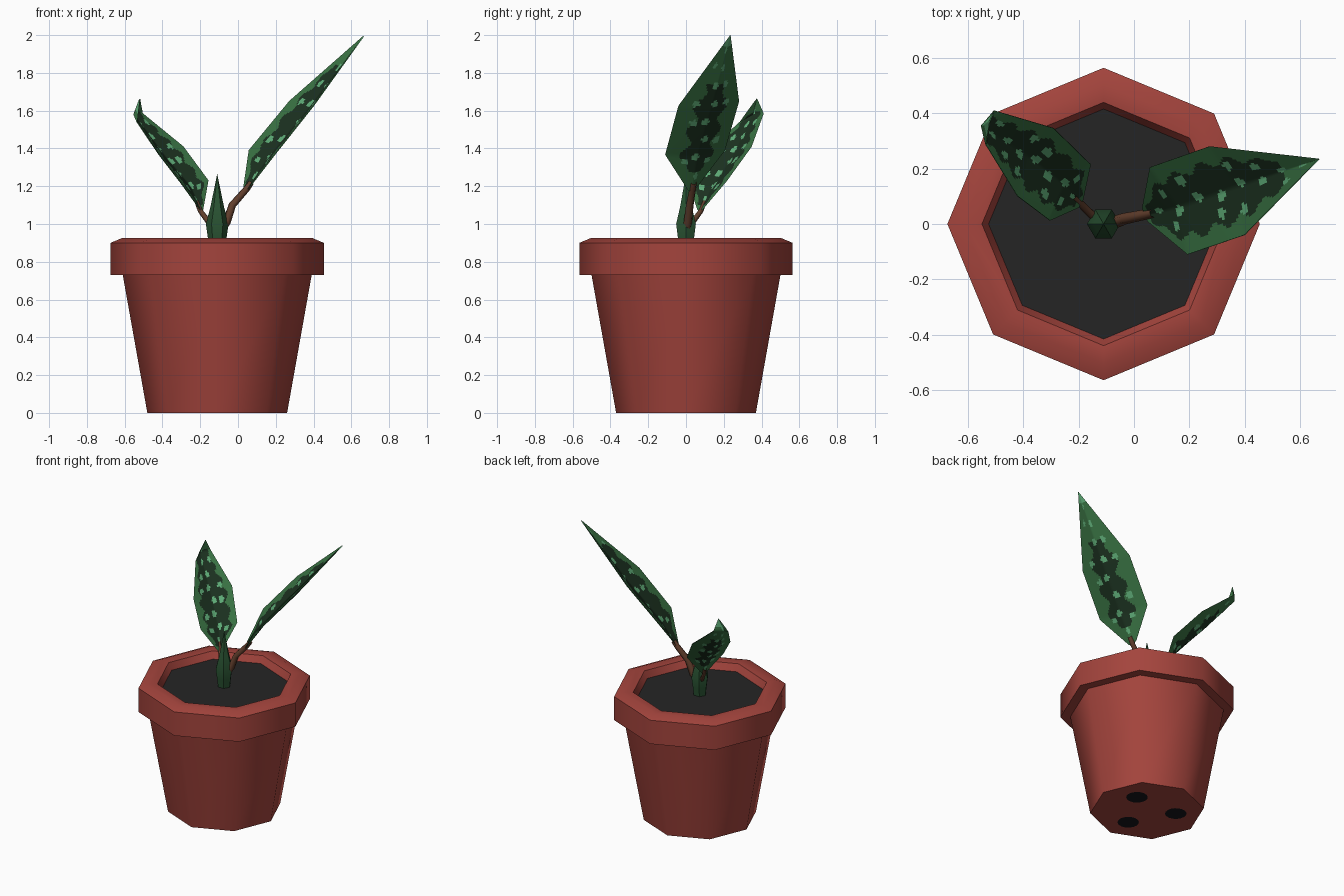
import bpy, bmesh, math
from mathutils import Vector

if "Cube" in bpy.data.objects:
    bpy.data.objects.remove(bpy.data.objects["Cube"])

CX = -0.11  # pot axis


def mat(name, r, g, b):
    m = bpy.data.materials.new(name)
    m.diffuse_color = (r, g, b, 1)
    m.use_nodes = True
    m.node_tree.nodes["Principled BSDF"].inputs["Base Color"].default_value = m.diffuse_color
    return m


TERRACOTTA = mat("terracotta", 0.37, 0.058, 0.046)
SOIL = mat("dark_soil", 0.018, 0.018, 0.018)
HOLE = mat("hole_black", 0.008, 0.008, 0.010)
BROWN = mat("stalk_brown", 0.12, 0.048, 0.025)
SHOOT = mat("shoot_green", 0.022, 0.085, 0.032)
MID = mat("leaf_green", 0.040, 0.165, 0.055)
DARK = mat("leaf_dark_green", 0.011, 0.030, 0.014)
LIGHT = mat("leaf_pale_green", 0.11, 0.40, 0.18)


def finish(name, bm, mats, angle=50):
    me = bpy.data.meshes.new(name)
    bm.to_mesh(me)
    bm.free()
    ob = bpy.data.objects.new(name, me)
    bpy.context.collection.objects.link(ob)
    for m in mats:
        me.materials.append(m)
    bpy.ops.object.select_all(action='DESELECT')
    ob.select_set(True)
    bpy.context.view_layer.objects.active = ob
    bpy.ops.object.shade_smooth_by_angle(angle=math.radians(angle))
    return ob


def lathe(name, profile, sides, m):
    """Turn an (r, z) profile round the pot axis."""
    bm = bmesh.new()
    vs = [bm.verts.new((r, 0, z)) for r, z in profile]
    es = [bm.edges.new(p) for p in zip(vs, vs[1:])]
    bmesh.ops.spin(bm, geom=vs + es, cent=(0, 0, 0), axis=(0, 0, 1),
                   angle=2 * math.pi, steps=sides, use_merge=False)
    bmesh.ops.remove_doubles(bm, verts=bm.verts, dist=1e-4)
    bmesh.ops.recalc_face_normals(bm, faces=bm.faces)
    bmesh.ops.translate(bm, verts=bm.verts, vec=(CX, 0, 0))
    return finish(name, bm, [m])


def disc(name, x, y, z, r, sides, m, down=False):
    bm = bmesh.new()
    bmesh.ops.create_circle(bm, cap_ends=True, radius=r, segments=sides)
    if down:
        bmesh.ops.reverse_faces(bm, faces=bm.faces)
    ob = finish(name, bm, [m])
    ob.location = (x, y, z)
    return ob


def stalk(name, pts, r):
    cu = bpy.data.curves.new(name, 'CURVE')
    cu.dimensions = '3D'
    cu.bevel_depth = r
    cu.bevel_resolution = 1
    sp = cu.splines.new('POLY')
    sp.points.add(len(pts) - 1)
    for i, (p, co) in enumerate(zip(sp.points, pts)):
        p.co = (*co, 1)
        p.radius = 1 - 0.35 * i / (len(pts) - 1)
    ob = bpy.data.objects.new(name, cu)
    bpy.context.collection.objects.link(ob)
    cu.materials.append(BROWN)
    bpy.ops.object.select_all(action='DESELECT')
    ob.select_set(True)
    bpy.context.view_layer.objects.active = ob
    bpy.ops.object.convert(target='MESH')


def pattern(u, v, length, under, spots, dark_end):
    """Leaf colour: 0 mid green, 1 dark centre, 2 pale spots."""
    for su, sv in spots:
        if ((u - su) * length / 0.022) ** 2 + ((v - sv) / 0.12) ** 2 < 1:
            return 2
    a = abs(v)
    if under:
        w = 0.45 + 0.12 * math.sin(u * 38)
        if 0.12 < u < 0.68 and a < w:
            return 1
        return 2 if u > 0.93 else 0
    w = 0.66 + 0.09 * math.sin(u * 45 + (1 if v > 0 else 0))
    return 1 if 0.03 < u < dark_end and a < w else 0


def leaf(name, rows, dark_end):
    """Folded leaf; each row is (edge, midrib, edge). Upper and lower sheet."""
    rows = [[Vector(p) for p in r] for r in rows]
    cum = [0]
    for a, b in zip(rows, rows[1:]):
        cum.append(cum[-1] + (b[1] - a[1]).length)
    length, half = cum[-1], 16
    n_spots = 8
    spots = [((i + 0.8) / (n_spots + 0.6), 0.08 * (-1) ** i) for i in range(n_spots)]
    spots += [((i + 1.4) / 8, s * (0.42 + 0.1 * (i % 2))) for i in range(6) for s in (-1, 1) if (i + s) % 3]
    for under in (False, True):
        bm = bmesh.new()
        grid, us = [], []
        for k in range(len(rows) - 1):
            steps = max(4, int((cum[k + 1] - cum[k]) / 0.015))
            last = k == len(rows) - 2
            for s in range(steps + (1 if last else 0)):
                t = s / steps
                e0, m, e1 = [rows[k][j].lerp(rows[k + 1][j], t) for j in range(3)]
                line = [e0.lerp(m, j / half) for j in range(half)]
                line += [m.lerp(e1, j / half) for j in range(half + 1)]
                grid.append([bm.verts.new(p) for p in line])
                us.append((cum[k] + t * (cum[k + 1] - cum[k])) / length)
        for i in range(len(grid) - 1):
            for j in range(2 * half):
                f = bm.faces.new((grid[i][j], grid[i][j + 1], grid[i + 1][j + 1], grid[i + 1][j]))
                f.material_index = pattern((us[i] + us[i + 1]) / 2, (j + 0.5) / half - 1,
                                           length, under, spots, dark_end)
        bmesh.ops.remove_doubles(bm, verts=bm.verts, dist=1e-5)
        bm.normal_update()
        up = sum((f.normal * f.calc_area() for f in bm.faces), Vector()).z > 0
        if up == under:
            bmesh.ops.reverse_faces(bm, faces=bm.faces)
            bm.normal_update()
        for vert, nrm in [(w, w.normal.copy()) for w in bm.verts]:
            vert.co += nrm * 0.002
        finish(name + ("_underside" if under else "_upper"), bm, [MID, DARK, LIGHT], 60)


# Octagonal pot with a thick rounded rim
lathe("pot", [(0, 0), (0.37, 0), (0.50, 0.73), (0.565, 0.73), (0.565, 0.90),
              (0.505, 0.925), (0.44, 0.92), (0.41, 0.86)], 8, TERRACOTTA)
disc("soil", CX, 0, 0.872, 0.416, 8, SOIL)
bpy.data.objects["soil"].rotation_euler.z = 0

# Three drain holes under the pot
for i, deg in enumerate((30, 150, 270)):
    a = math.radians(deg)
    disc(f"drain_hole_{i + 1}", CX + 0.19 * math.cos(a), 0.19 * math.sin(a),
         -0.002, 0.07, 16, HOLE, True)

# Central shoot
lathe("shoot", [(0.042, 0.86), (0.05, 0.93), (0.06, 1.0), (0.036, 1.09), (0, 1.265)], 6, SHOOT)

# Leaf stalks
stalk("right_stalk", [(-0.10, 0, 0.96), (-0.06, 0.01, 1.01), (-0.03, 0.02, 1.10),
                      (0.045, 0.035, 1.185), (0.07, 0.04, 1.22)], 0.025)
stalk("left_stalk", [(-0.12, 0.01, 0.97), (-0.155, 0.035, 1.01), (-0.20, 0.08, 1.07),
                     (-0.22, 0.10, 1.12)], 0.017)

# Large right leaf and smaller curled left leaf
leaf("right_leaf", [
    [(0.05, 0.01, 1.18), (0.04, 0.03, 1.17), (0.03, 0.06, 1.20)],
    [(0.195, -0.11, 1.367), (0.16, 0.06, 1.35), (0.058, 0.205, 1.39)],
    [(0.40, -0.04, 1.625), (0.37, 0.135, 1.605), (0.272, 0.28, 1.65)],
    [(0.67, 0.235, 2.0)] * 3], 0.80)
leaf("left_leaf", [
    [(-0.185, 0.085, 1.075), (-0.195, 0.075, 1.07), (-0.20, 0.06, 1.075)],
    [(-0.157, 0.216, 1.23), (-0.25, 0.14, 1.195), (-0.305, 0.013, 1.22)],
    [(-0.29, 0.346, 1.41), (-0.385, 0.246, 1.355), (-0.421, 0.10, 1.37)],
    [(-0.505, 0.41, 1.585), (-0.552, 0.355, 1.58), (-0.535, 0.285, 1.54)],
    [(-0.52, 0.375, 1.665)] * 3], 0.90)
